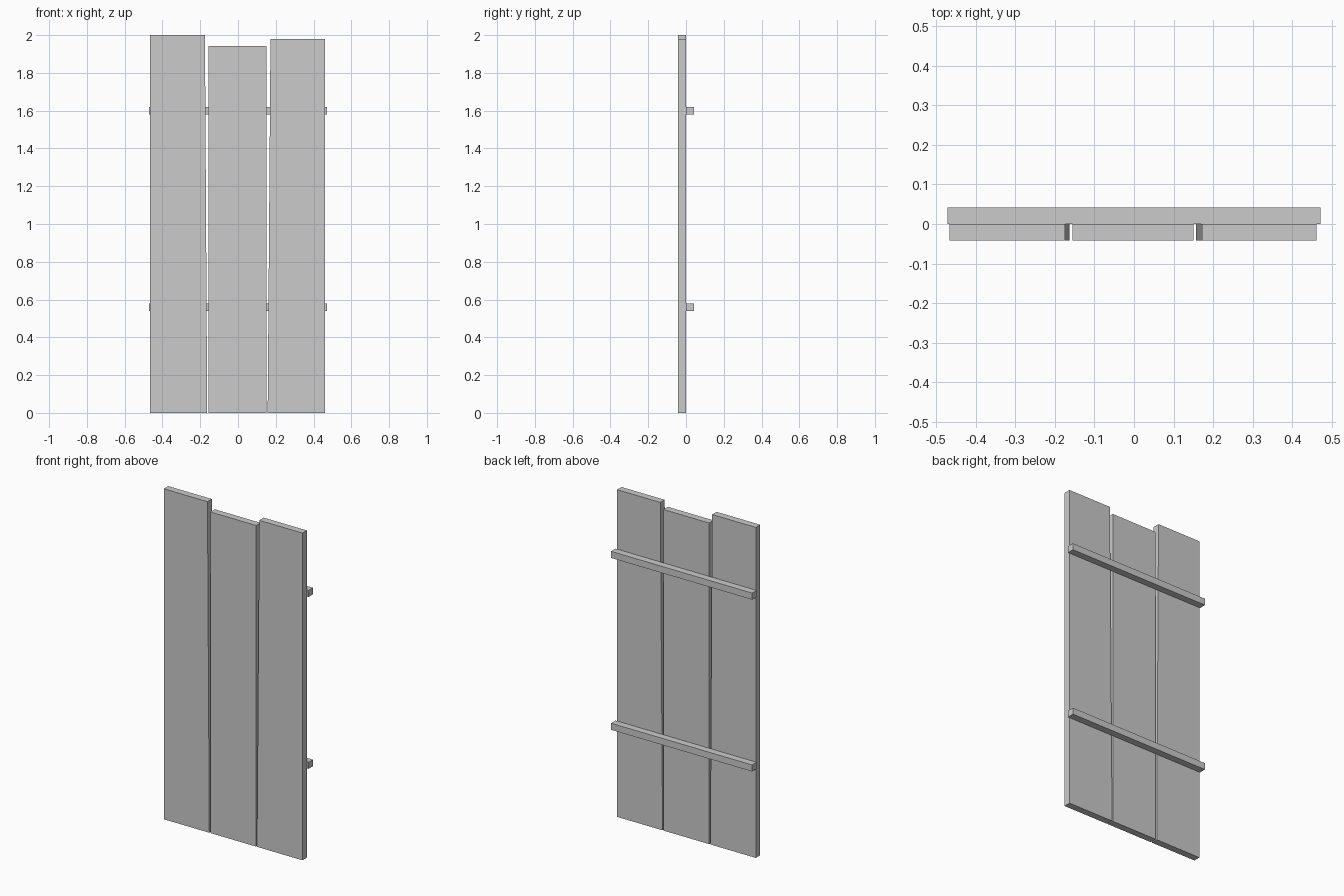
import bpy, bmesh

if "Cube" in bpy.data.objects:
    bpy.data.objects.remove(bpy.data.objects["Cube"])


def prism(name, profile, y0, y1):
    """Extrude an x/z outline from y0 to y1."""
    bm = bmesh.new()
    face = bm.faces.new([bm.verts.new((x, y0, z)) for x, z in profile])
    ext = bmesh.ops.extrude_face_region(bm, geom=[face])
    verts = [g for g in ext["geom"] if isinstance(g, bmesh.types.BMVert)]
    bmesh.ops.translate(bm, verts=verts, vec=(0, y1 - y0, 0))
    bmesh.ops.recalc_face_normals(bm, faces=bm.faces)
    mesh = bpy.data.meshes.new(name)
    bm.to_mesh(mesh)
    bm.free()
    obj = bpy.data.objects.new(name, mesh)
    bpy.context.collection.objects.link(obj)
    return obj


T = 0.042  # board and rail thickness

# Planks: bottom left/right, top left/right, height
planks = {
    "plank_left": (-0.467, -0.163, -0.467, -0.175, 2.0),
    "plank_middle": (-0.155, 0.151, -0.155, 0.151, 1.943),
    "plank_right": (0.157, 0.461, 0.172, 0.461, 1.98),
}
for name, (bl, br, tl, tr, h) in planks.items():
    prism(name, [(bl, 0), (br, 0), (tr, h), (tl, h)], -T, 0)

# Cross rails on the back
for name, z in (("rail_lower", 0.56), ("rail_upper", 1.6)):
    a, b = z - 0.02, z + 0.02
    prism(name, [(-0.472, a), (0.472, a), (0.472, b), (-0.472, b)], 0, T)
